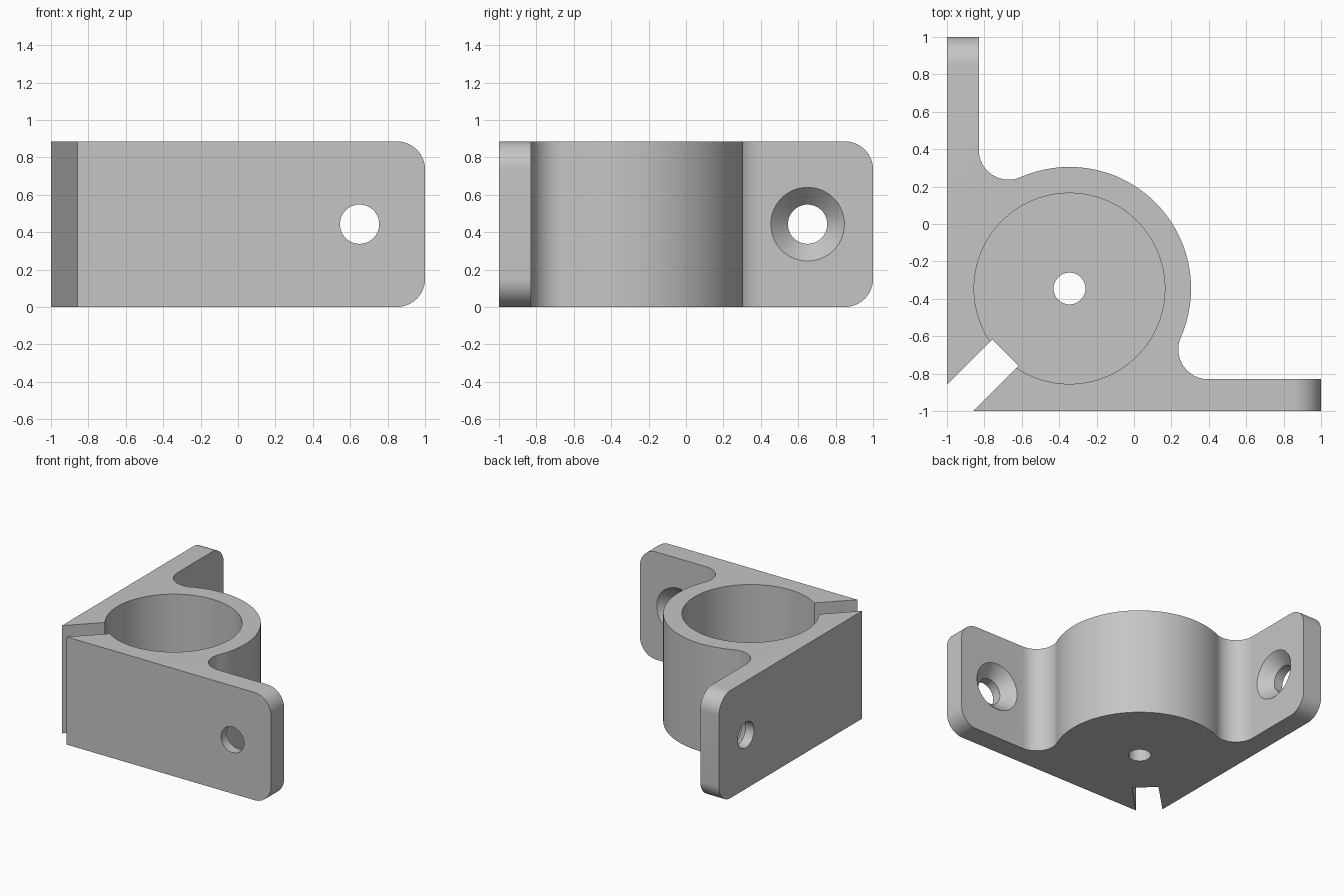
import bpy, bmesh
from math import cos, sin, pi, atan2, sqrt, radians
from mathutils import Matrix, Vector

if "Cube" in bpy.data.objects:
    bpy.data.objects.remove(bpy.data.objects["Cube"])

HEIGHT, ARM, TIP = 0.885, 0.17, 0.15      # overall height, arm thickness, tip rounding
HUB, HUB_R, BORE_R = -0.345, 0.65, 0.51   # hub centre (x = y), outer and inner radius
FLOOR, DRAIN_R, FILLET = 0.17, 0.085, 0.16
HOLE, HOLE_R, SINK_R = 0.65, 0.105, 0.197

grey = bpy.data.materials.new("light grey")
grey.use_nodes = True
grey.diffuse_color = (0.56, 0.56, 0.56, 1)
grey.node_tree.nodes["Principled BSDF"].inputs["Base Color"].default_value = grey.diffuse_color


def add_object(name, bm):
    bmesh.ops.recalc_face_normals(bm, faces=bm.faces)
    mesh = bpy.data.meshes.new(name)
    bm.to_mesh(mesh)
    bm.free()
    mesh.materials.append(grey)
    obj = bpy.data.objects.new(name, mesh)
    bpy.context.collection.objects.link(obj)
    return obj


def arc(cx, cy, r, start, end, steps):
    angles = [start + (end - start) * i / steps for i in range(steps + 1)]
    return [(cx + r * cos(a), cy + r * sin(a)) for a in angles]


def lathe(name, profile, matrix, sides=96):
    """Closed solid of revolution from (radius, height) pairs."""
    bm = bmesh.new()
    rings = [[bm.verts.new(matrix @ Vector((x, y, h)))
              for x, y in arc(0, 0, r, 0, 2 * pi * (1 - 1 / sides), sides - 1)]
             for r, h in profile]
    for low, high in zip(rings, rings[1:]):
        for i in range(sides):
            j = (i + 1) % sides
            bm.faces.new((low[i], low[j], high[j], high[i]))
    bm.faces.new(rings[0])
    bm.faces.new(rings[-1])
    return add_object(name, bm)


# Bracket outline: one arm, fillet and half the hub, then mirrored over the diagonal
fy = -1 + ARM + FILLET
fx = HUB + sqrt((HUB_R + FILLET) ** 2 - (fy - HUB) ** 2)
meet = atan2(fy - HUB, fx - HUB)
half = [(1, -1), (1, -1 + ARM)]
half += arc(fx, fy, FILLET, -pi / 2, meet - pi, 20)
half += arc(HUB, HUB, HUB_R, meet, pi / 4, 28)[1:]
outline = [(-1, -1)] + half + [(y, x) for x, y in reversed(half[:-1])]

bm = bmesh.new()
base = bm.faces.new([bm.verts.new((x, y, 0)) for x, y in outline])
top = bmesh.ops.extrude_face_region(bm, geom=[base])["geom"]
bmesh.ops.translate(bm, vec=(0, 0, HEIGHT),
                    verts=[g for g in top if isinstance(g, bmesh.types.BMVert)])

# Rounded arm tips
tips = [e for e in bm.edges
        if abs(e.verts[0].co.z - e.verts[1].co.z) < 1e-4
        and any(all(v.co[k] > 0.999 for v in e.verts) for k in (0, 1))]
bmesh.ops.bevel(bm, geom=tips, offset=TIP, segments=14, profile=0.5, affect='EDGES')
bracket = add_object("corner_bracket", bm)

# Cutters: socket, floor hole, two countersunk screw holes, corner slot
hub = Matrix.Translation((HUB, HUB, 0))
screw = [(HOLE_R, -1.1), (HOLE_R, -1 + ARM - (SINK_R - HOLE_R)),
         (SINK_R, -1 + ARM), (SINK_R, -0.7)]
cutters = [
    lathe("socket_cutter", [(BORE_R, FLOOR), (BORE_R, 1)], hub, 128),
    lathe("floor_hole_cutter", [(DRAIN_R, -0.1), (DRAIN_R, 0.5)], hub, 48),
    lathe("front_screw_cutter", screw,
          Matrix.Translation((HOLE, 0, HEIGHT / 2)) @ Matrix.Rotation(-pi / 2, 4, 'X'), 64),
    lathe("side_screw_cutter", screw,
          Matrix.Translation((0, HOLE, HEIGHT / 2)) @ Matrix.Rotation(pi / 2, 4, 'Y'), 64),
]
bm = bmesh.new()
near, far, width = 0.485, 1.2, 0.2
bmesh.ops.create_cube(bm, size=1, matrix=hub @ Matrix.Rotation(radians(225), 4, 'Z')
                      @ Matrix.Translation(((near + far) / 2, 0, HEIGHT / 2))
                      @ Matrix.Diagonal((far - near, width, 2, 1)))
cutters.append(add_object("slot_cutter", bm))

bpy.ops.object.select_all(action='DESELECT')
bpy.context.view_layer.objects.active = bracket
bracket.select_set(True)
for cutter in cutters:
    cutter.hide_render = True
    mod = bracket.modifiers.new(cutter.name, 'BOOLEAN')
    mod.operation, mod.solver, mod.object = 'DIFFERENCE', 'EXACT', cutter
    bpy.ops.object.modifier_apply(modifier=mod.name)
    bpy.data.objects.remove(cutter)

bpy.ops.object.shade_smooth_by_angle(angle=radians(30))
